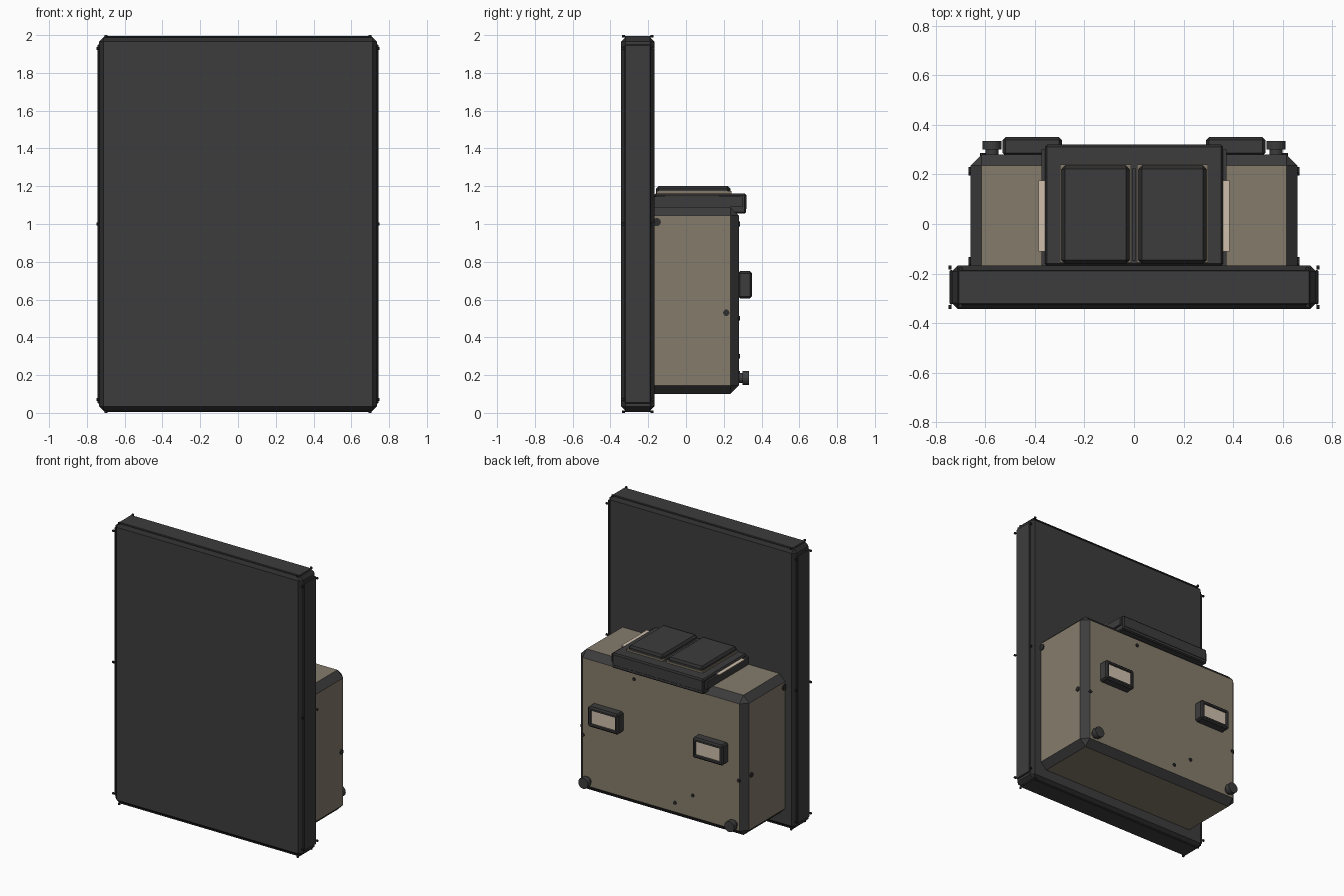
import bpy, bmesh
from mathutils import Vector, Matrix

if "Cube" in bpy.data.objects:
    bpy.data.objects.remove(bpy.data.objects["Cube"], do_unlink=True)


def material(name, rgb):
    m = bpy.data.materials.new(name)
    m.use_nodes = True
    m.diffuse_color = (*rgb, 1)
    m.node_tree.nodes["Principled BSDF"].inputs["Base Color"].default_value = (*rgb, 1)
    return m


DARK = material("charcoal", (0.046, 0.046, 0.046))
TRIM = material("black trim", (0.026, 0.026, 0.026))
BEIGE = material("beige", (0.235, 0.2, 0.148))
CREAM = material("cream", (0.62, 0.52, 0.41))


def finish(bm, name, mats):
    mesh = bpy.data.meshes.new(name)
    bmesh.ops.recalc_face_normals(bm, faces=bm.faces)
    bm.to_mesh(mesh)
    bm.free()
    for m in mats:
        mesh.materials.append(m)
    obj = bpy.data.objects.new(name, mesh)
    bpy.context.collection.objects.link(obj)
    return obj


def box(name, lo, hi, mats, bevel=0, keep=lambda e: True, inset=None):
    """Box between two corners; bevel faces take the second material."""
    lo, hi = Vector(lo), Vector(hi)
    bm = bmesh.new()
    bmesh.ops.create_cube(bm, size=1)
    bmesh.ops.scale(bm, vec=hi - lo, verts=bm.verts)
    bmesh.ops.translate(bm, vec=(lo + hi) / 2, verts=bm.verts)
    if bevel:
        edges = [e for e in bm.edges if keep(e)]
        bmesh.ops.bevel(bm, geom=edges, offset=bevel, segments=1,
                        affect='EDGES', material=1)
    if inset:
        # recessed rear face in the third material
        bm.normal_update()
        face = max(bm.faces, key=lambda f: f.calc_center_median().y)
        bmesh.ops.inset_region(bm, faces=[face], thickness=inset, depth=0)
        bmesh.ops.inset_region(bm, faces=[face], thickness=0.002, depth=-0.012)
        face.material_index = 2
    return finish(bm, name, mats)


def disc(name, pos, radius, depth, axis='Y', mat=DARK, sides=16):
    bm = bmesh.new()
    bmesh.ops.create_cone(bm, cap_ends=True, segments=sides,
                          radius1=radius, radius2=radius, depth=depth)
    if axis != 'Z':
        turn = Matrix.Rotation(1.570796, 3, 'X' if axis == 'Y' else 'Y')
        bmesh.ops.rotate(bm, matrix=turn, verts=bm.verts)
    bmesh.ops.translate(bm, vec=pos, verts=bm.verts)
    return finish(bm, name, [mat])


# Upright panel with trimmed edges
box("panel", (-0.735, -0.343, 0.01), (0.735, -0.167, 1.99), [DARK, TRIM], 0.024)
for s in (-1, 1):
    side = "left" if s > 0 else "right"
    xs = sorted((s * 0.73, s * 0.744))
    box(f"panel_side_{side}", (xs[0], -0.325, 0.05), (xs[1], -0.185, 1.95),
        [DARK, TRIM], 0.005)
    # Studs on the panel corners and mid height
    for z in (0.07, 1.0, 1.93):
        for y in (-0.335, -0.175):
            disc(f"panel_stud_{side}", (s * 0.742, y, z), 0.008, 0.012, 'X', TRIM, 8)
    for z in (0.006, 1.994):
        for y in (-0.33, -0.18):
            disc(f"panel_end_stud_{side}", (s * 0.7, y, z), 0.008, 0.012, 'Z', TRIM, 8)
for name, z in (("bottom", 0.004), ("top", 1.984)):
    box(f"panel_{name}_strip", (-0.71, -0.325, z), (0.71, -0.185, z + 0.012),
        [DARK, TRIM], 0.005)

# Rear case, chamfered except where it meets the panel
back = -0.17
box("rear_case", (-0.66, back, 0.1), (0.66, 0.28, 1.09), [BEIGE, DARK], 0.045,
    lambda e: any(v.co.y > 0 for v in e.verts))

for s in (-1, 1):
    side = "left" if s > 0 else "right"

    def span(a, b):
        return sorted((s * a, s * b))

    # Framed handles
    x0, x1 = span(0.29, 0.53)
    box(f"handle_{side}", (x0, 0.275, 0.605), (x1, 0.35, 0.75),
        [DARK, TRIM, CREAM], 0.012, inset=0.016)

    # Bottom knobs
    disc(f"knob_stem_{side}", (s * 0.573, 0.29, 0.185), 0.027, 0.04)
    disc(f"knob_{side}", (s * 0.573, 0.317, 0.185), 0.038, 0.034)

    # Bolts in the case flanks
    disc(f"flank_bolt_{side}", (s * 0.66, 0.213, 0.53), 0.017, 0.014, 'X', TRIM, 10)
    disc(f"upper_bolt_{side}", (s * 0.66, -0.155, 1.01), 0.022, 0.014, 'X', TRIM, 10)

    # Tray rails with pale strips
    x0, x1 = span(0.35, 0.374)
    box(f"tray_rail_{side}", (x0, back, 1.09), (x1, 0.3, 1.145), [DARK])
    x0, x1 = span(0.355, 0.386)
    box(f"pale_strip_{side}", (x0, -0.11, 1.145), (x1, 0.175, 1.152), [CREAM])

    # Twin lids on the tray
    x0, x1 = span(0.018, 0.292)
    box(f"lid_{side}", (x0, -0.16, 1.15), (x1, 0.235, 1.2), [DARK, TRIM], 0.014)
    x0, x1 = span(0.012, 0.298)
    box(f"lid_seal_{side}", (x0, -0.155, 1.16), (x1, 0.24, 1.174), [BEIGE])

# Tray on top, with a lip hanging over the rear edge
box("tray", (-0.36, back, 1.07), (0.36, 0.32, 1.162), [DARK, TRIM], 0.01)
box("tray_lip", (-0.36, 0.23, 1.055), (0.36, 0.318, 1.1), [DARK, TRIM], 0.008)
box("lid_divider", (-0.007, -0.15, 1.16), (0.007, 0.225, 1.18), [DARK])

# Small rear bolts
for x, z in ((0.21, 1.0), (-0.25, 0.3), (-0.11, 0.21), (0.61, 0.5), (-0.61, 0.5)):
    disc("rear_bolt", (x, 0.28, z), 0.012, 0.014, 'Y', TRIM, 8)
